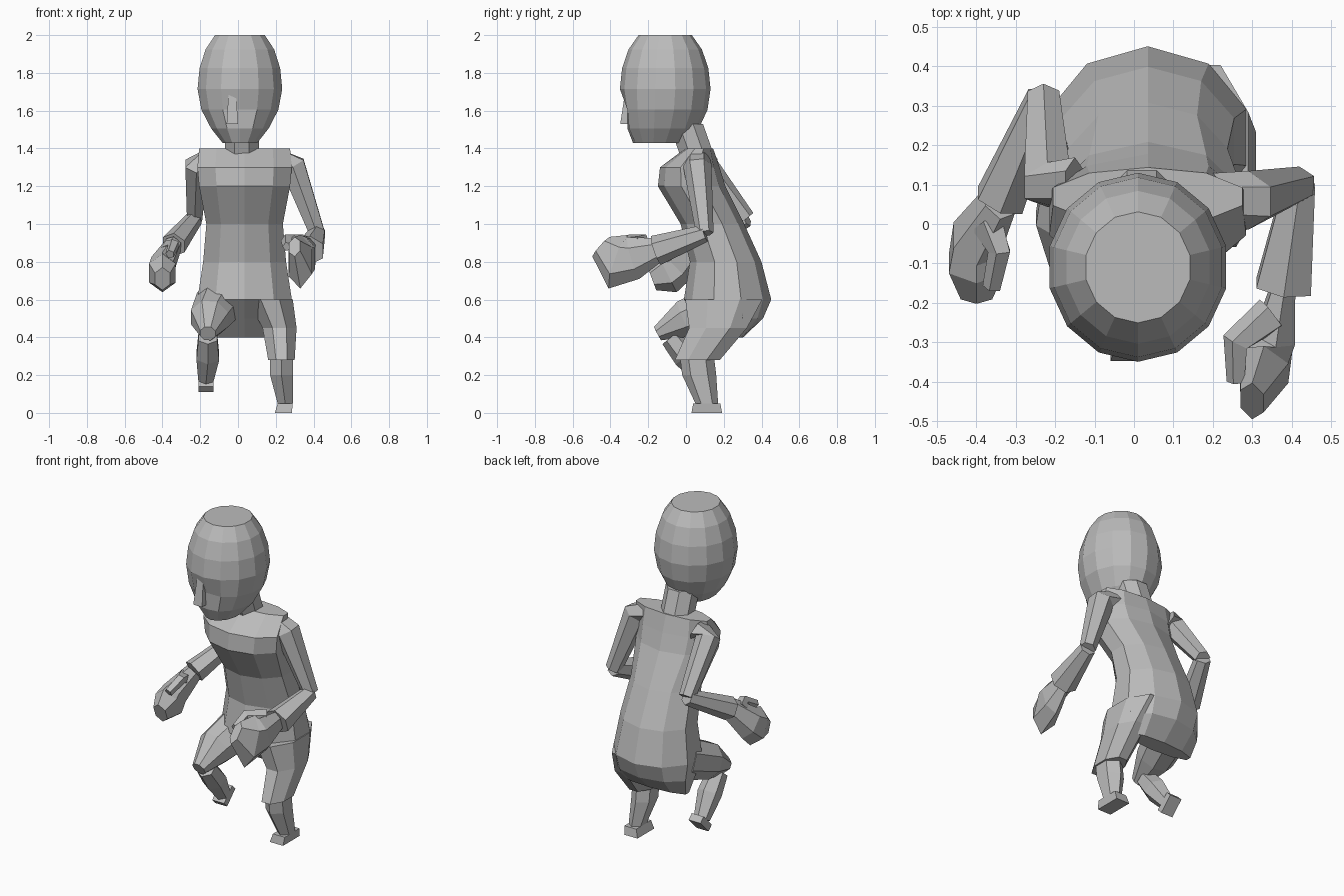
import bpy
import bmesh
from math import cos, sin, pi
from mathutils import Vector

default_cube = bpy.data.objects.get("Cube")
if default_cube:
    bpy.data.objects.remove(default_cube, do_unlink=True)

# One plain clay colour for the whole figure
clay = bpy.data.materials.new("clay grey")
clay.use_nodes = True
clay.diffuse_color = (0.5, 0.5, 0.5, 1)
clay.node_tree.nodes["Principled BSDF"].inputs["Base Color"].default_value = clay.diffuse_color


def finish(name, bm):
    """Turn a bmesh into a flat shaded object."""
    bmesh.ops.recalc_face_normals(bm, faces=bm.faces)
    mesh = bpy.data.meshes.new(name)
    bm.to_mesh(mesh)
    bm.free()
    mesh.materials.append(clay)
    part = bpy.data.objects.new(name, mesh)
    bpy.context.collection.objects.link(part)


def ring_points(centre, tangent, half_width, half_depth, sides):
    """Polygon across the tangent whose flats touch the given half sizes."""
    across = Vector((1, 0, 0))
    across = (across - tangent * across.dot(tangent)).normalized()
    other = tangent.cross(across)
    grow = 1 / cos(pi / sides)
    for step in range(sides):
        angle = (step + 0.5) * 2 * pi / sides
        yield (centre + across * (cos(angle) * half_width * grow)
               + other * (sin(angle) * half_depth * grow))


def loft(name, centres, widths, depths, sides, level):
    """Skin a chain of rings; level keeps every ring horizontal."""
    bm = bmesh.new()
    loops = []
    last = len(centres) - 1
    for index, centre in enumerate(centres):
        tangent = Vector((0, 0, 1))
        if not level:
            tangent = (centres[min(index + 1, last)] - centres[max(index - 1, 0)]).normalized()
        points = ring_points(centre, tangent, widths[index], depths[index], sides)
        loops.append([bm.verts.new(point) for point in points])
    for low, high in zip(loops, loops[1:]):
        for step in range(sides):
            following = (step + 1) % sides
            bm.faces.new((low[step], low[following], high[following], high[step]))
    bm.faces.new(loops[0])
    bm.faces.new(loops[-1])
    finish(name, bm)


def limb(name, joints, widths, depth=1, sides=6, level=False):
    """Loft through joints; depth is the ratio of ring depth to ring width."""
    centres = [Vector(joint) for joint in joints]
    depths = [width * depth for width in widths]
    loft(name, centres, widths, depths, sides, level)


def build_head():
    """Ball with a flattened crown, tapered jaw and planed face."""
    bm = bmesh.new()
    bmesh.ops.create_uvsphere(bm, u_segments=14, v_segments=10, radius=1)
    for vert in bm.verts:
        height = max(-1, min(1, vert.co.z * 1.25))
        jaw = min(height, 0) ** 2
        vert.co.x = 0.01 + vert.co.x * 0.23 * (1 - jaw * 0.3)
        vert.co.y = vert.co.y * 0.24 - 0.11 - jaw * 0.03
        if height < -0.1:
            vert.co.y = max(vert.co.y, -0.31)
        vert.co.z = 1.715 + height * 0.285
    finish("head", bm)


def build_torso():
    """Hunched trunk, swelling at the chest and the hips."""
    profile = [(0.4, 0.2, 0.3), (0.5, 0.1, 0.4), (0.6, 0, 0.44), (0.8, 0.03, 0.39),
               (1, -0.02, 0.3), (1.2, -0.14, 0.2), (1.3, -0.13, 0.17), (1.4, 0, 0.14)]
    centres = [Vector((0.035, (front + back) / 2, z)) for z, front, back in profile]
    widths = [0.225 + 0.025 * cos(2 * pi * (z - 0.6) / 0.7) for z, front, back in profile]
    depths = [(back - front) / 2 for z, front, back in profile]
    loft("torso", centres, widths, depths, sides=10, level=True)


build_head()
build_torso()
limb("nose", [(-0.03, -0.3, 1.53), (-0.03, -0.29, 1.7)], [0.03, 0.02],
     depth=1.6, sides=4, level=True)
limb("neck", [(0.02, 0.06, 1.36), (0.02, 0, 1.53)], [0.09, 0.09], sides=8, level=True)

# Left leg, standing bent
left_knee = (0.23, 0.06, 0.28)
left_ankle = (0.25, 0.11, 0.05)
limb("left_thigh", [(0.17, 0.2, 0.6), (0.22, 0.17, 0.45), left_knee],
     [0.12, 0.09, 0.07], depth=1.7, sides=8, level=True)
limb("left_shin", [left_knee, (0.23, 0.07, 0.2), left_ankle],
     [0.06, 0.06, 0.04], depth=1.3, level=True)
limb("left_foot", [left_ankle, (0.24, 0.11, 0)], [0.04, 0.045],
     depth=1.8, sides=4, level=True)

# Right leg, raised with the knee forward
right_ankle = (-0.17, 0.09, 0.18)
limb("right_thigh", [(-0.1, 0.2, 0.58), (-0.15, 0, 0.5), (-0.16, -0.15, 0.42)],
     [0.12, 0.1, 0.04], sides=8)
limb("right_shin", [(-0.16, -0.08, 0.4), (-0.16, 0, 0.3), right_ankle], [0.05, 0.06, 0.04])
limb("right_foot", [right_ankle, (-0.17, 0.12, 0.15)], [0.04, 0.04], depth=1.4, sides=4)

# Left arm, reaching forward
left_elbow = (0.42, 0.1, 0.95)
left_cuff = (0.38, -0.16, 0.86)
limb("left_upper_arm", [(0.2, 0.06, 1.34), (0.29, 0.06, 1.31), left_elbow], [0.06, 0.065, 0.04])
limb("left_forearm", [left_elbow, left_cuff], [0.04, 0.07])
limb("left_hand", [left_cuff, (0.36, -0.28, 0.82), (0.33, -0.36, 0.8), (0.3, -0.45, 0.88)],
     [0.03, 0.05, 0.065, 0.03], depth=2)
limb("left_thumb", [(0.35, -0.23, 0.9), (0.26, -0.3, 0.91), (0.26, -0.4, 0.88)],
     [0.04, 0.03, 0.02], sides=5)

# Right arm, elbow drawn back
right_elbow = (-0.23, 0.32, 1.03)
right_cuff = (-0.34, 0.06, 0.89)
limb("right_upper_arm", [(-0.15, 0.1, 1.34), (-0.22, 0.1, 1.31), right_elbow], [0.06, 0.06, 0.04])
limb("right_forearm", [right_elbow, right_cuff], [0.04, 0.06])
limb("right_hand", [right_cuff, (-0.4, -0.04, 0.78), (-0.4, -0.1, 0.74), (-0.4, -0.18, 0.71)],
     [0.04, 0.06, 0.07, 0.04], depth=1.4)
limb("right_thumb", [(-0.37, 0, 0.87), (-0.34, -0.07, 0.89), (-0.36, -0.16, 0.84)],
     [0.035, 0.025, 0.02], sides=5)
